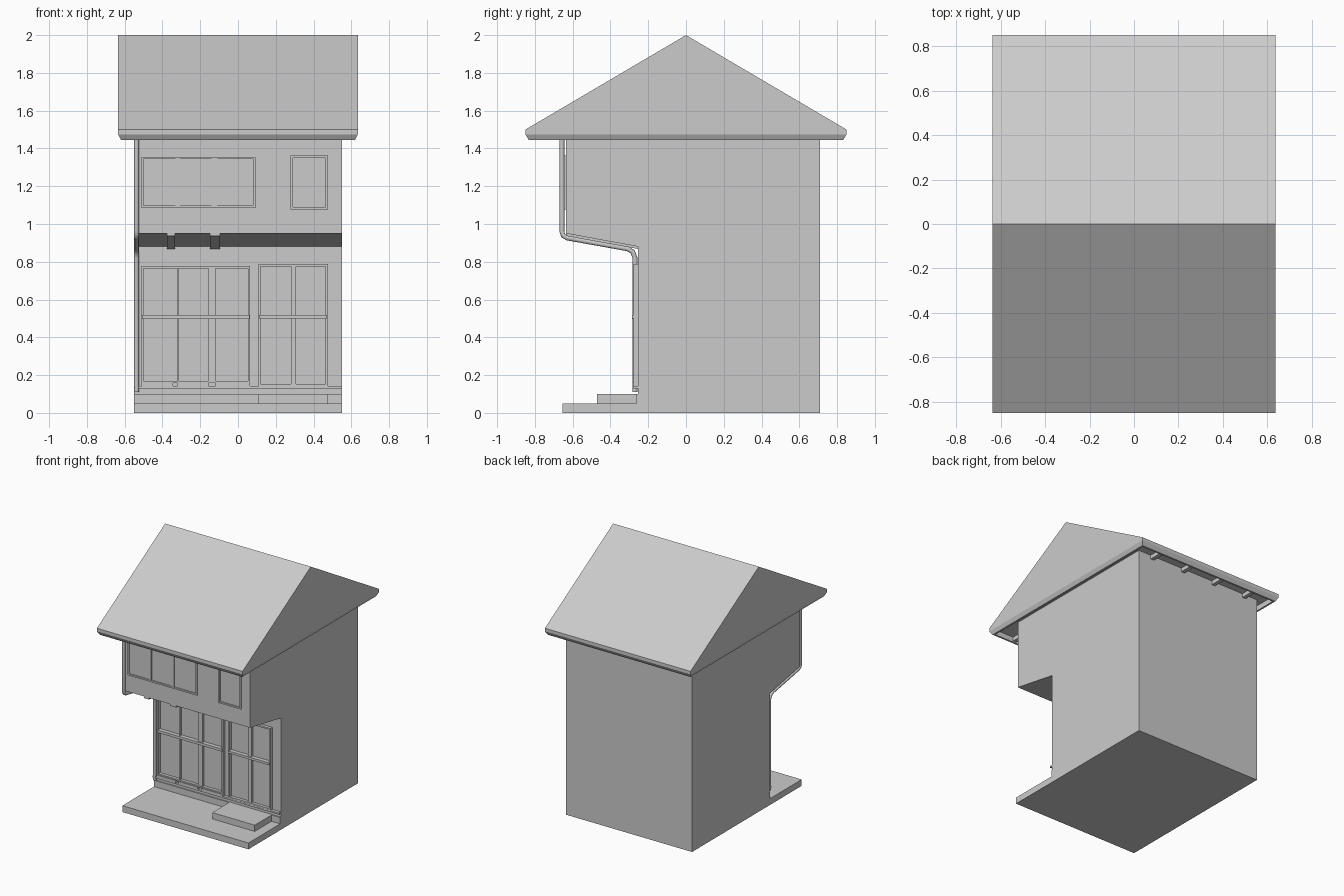
import bpy, bmesh
from mathutils import Vector

if "Cube" in bpy.data.objects:
    bpy.data.objects.remove(bpy.data.objects["Cube"])


def finish(name, bm):
    bmesh.ops.recalc_face_normals(bm, faces=bm.faces)
    me = bpy.data.meshes.new(name)
    bm.to_mesh(me)
    bm.free()
    ob = bpy.data.objects.new(name, me)
    bpy.context.collection.objects.link(ob)
    return ob


def add_box(bm, x, y, z):
    v = bmesh.ops.create_cube(bm, size=1)["verts"]
    for p in v:
        p.co = Vector([a + (b - a) * (c + 0.5) for (a, b), c in zip((x, y, z), p.co)])


def box(name, x, y, z):
    bm = bmesh.new()
    add_box(bm, x, y, z)
    return finish(name, bm)


def add_prism(bm, profile, x0, x1):
    """Extrude a (y, z) profile along x."""
    f = bm.faces.new([bm.verts.new((x0, y, z)) for y, z in profile])
    ext = bmesh.ops.extrude_face_region(bm, geom=[f])["geom"]
    for v in ext:
        if isinstance(v, bmesh.types.BMVert):
            v.co.x = x1


def prism(name, profile, x0, x1):
    bm = bmesh.new()
    add_prism(bm, profile, x0, x1)
    return finish(name, bm)


def window(name, x, z, wall, front, mullions=(), transom=None, t=0.012):
    """Outer frame bars plus mullions (x ranges) and a transom (z range)."""
    bm = bmesh.new()
    y = (front, wall + 0.01)
    for a in ((x[0], x[0] + t), (x[1] - t, x[1])):
        add_box(bm, a, y, z)
    for a in ((z[0], z[0] + t), (z[1] - t, z[1])):
        add_box(bm, (x[0] + t, x[1] - t), y, a)
    for m in mullions:
        add_box(bm, m, (front + 0.003, y[1]), (z[0] + t, z[1] - t))
    if transom:
        add_box(bm, (x[0] + 0.004, x[1] - 0.004), (front - 0.008, y[1]), transom)
    return finish(name, bm)


LOW, UP = -0.253, -0.635      # lower and upper front wall planes

# House walls with the overhanging upper storey
prism("house_body", [(0.71, 0), (0.71, 1.49), (UP, 1.49), (UP, 0.95),
                     (LOW, 0.88), (LOW, 0)], -0.55, 0.55)

# Porch slab, door step, plinth and ledge
box("porch_slab", (-0.55, 0.55), (-0.655, LOW + 0.01), (0, 0.05))
box("door_step", (0.105, 0.475), (-0.47, LOW + 0.01), (0.05, 0.1))
box("plinth", (-0.55, 0.55), (LOW - 0.008, LOW + 0.01), (0.05, 0.1))
box("wall_ledge", (-0.55, 0.55), (-0.278, LOW + 0.01), (0.13, 0.142))

# Roof: gable prism, tapered eave, hollow soffit
bm = bmesh.new()
add_prism(bm, [(-0.85, 1.475), (-0.85, 1.5), (0, 2), (0.85, 1.5), (0.85, 1.475)],
          -0.635, 0.635)
bmesh.ops.recalc_face_normals(bm, faces=bm.faces)
under = min(bm.faces, key=lambda f: f.calc_center_median().z)
for inset, depth in ((0.0, -0.03), (0.02, 0.04)):
    if inset:
        bmesh.ops.inset_region(bm, faces=[under], thickness=inset)
    new = bmesh.ops.extrude_discrete_faces(bm, faces=[under])["faces"][0]
    for v in new.verts:
        v.co.z += depth
        if not inset:
            v.co.x -= 0.015 if v.co.x > 0 else -0.015
            v.co.y -= 0.018 if v.co.y > 0 else -0.018
    under = new
finish("roof", bm)

# Rafters under the eaves
bm = bmesh.new()
for x in (-0.43, -0.145, 0.14, 0.425):
    add_box(bm, (x - 0.015, x + 0.015), (-0.82, 0.82), (1.455, 1.49))
finish("eave_rafters", bm)

# Sloping beams below the overhang
bm = bmesh.new()
for a, b in ((-0.375, -0.333), (-0.148, -0.095)):
    add_prism(bm, [(UP, 0.952), (UP, 0.937), (LOW, 0.868), (LOW, 0.885)], a, b)
finish("overhang_beams", bm)

# Windows and door
window("upper_window", (-0.512, 0.092), (1.085, 1.355), UP, UP - 0.01,
       ((-0.33, -0.307), (-0.14, -0.108)))
window("small_upper_window", (0.278, 0.476), (1.078, 1.362), UP, UP - 0.01)
window("shop_window", (-0.512, 0.064), (0.158, 0.777), LOW, LOW - 0.024,
       ((-0.32, -0.314), (-0.155, -0.118)), (0.497, 0.517))
window("double_door", (0.108, 0.476), (0.142, 0.788), LOW, LOW - 0.024,
       ((0.28, 0.308),), (0.5, 0.518))

# Window sills
bm = bmesh.new()
for a, b in ((-0.512, -0.345), (-0.32, -0.155), (-0.118, 0.064)):
    add_box(bm, (a, b), (LOW - 0.03, LOW + 0.01), (0.142, 0.16))
finish("window_sills", bm)

# Drainpipe following the overhang
path = [(-0.657, 1.47), (-0.657, 0.96), (-0.65, 0.938), (-0.628, 0.926),
        (-0.31, 0.869), (-0.282, 0.853), (-0.27, 0.82), (-0.27, 0.11)]
cu = bpy.data.curves.new("drainpipe", "CURVE")
cu.dimensions = "3D"
cu.bevel_depth = 0.013
cu.bevel_resolution = 2
cu.use_fill_caps = True
sp = cu.splines.new("POLY")
sp.points.add(len(path) - 1)
for p, (y, z) in zip(sp.points, path):
    p.co = (-0.537, y, z, 1)
bpy.context.collection.objects.link(bpy.data.objects.new("drainpipe", cu))
